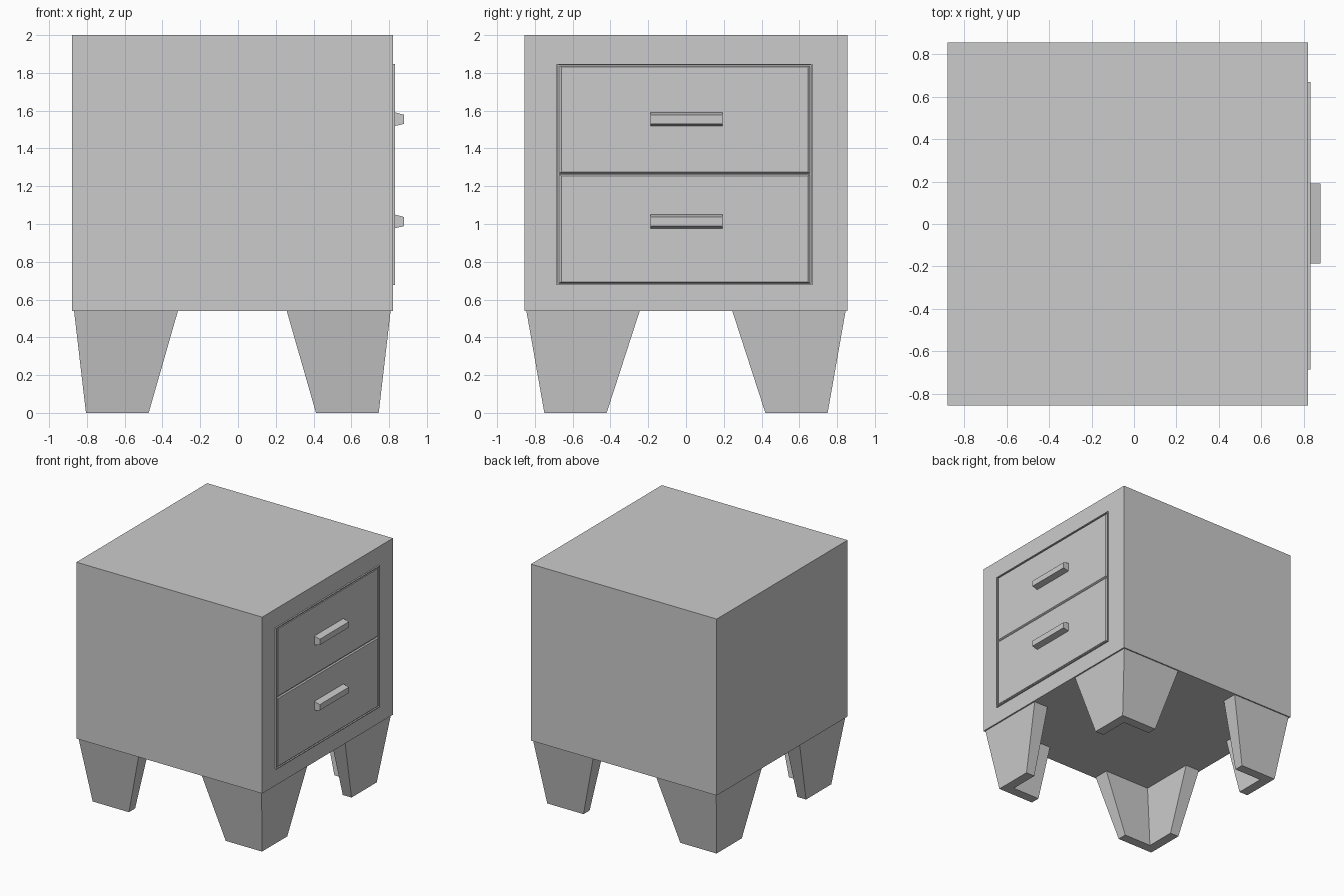
import bpy, bmesh

if "Cube" in bpy.data.objects:
    bpy.data.objects.remove(bpy.data.objects["Cube"])

CX = -0.03      # body centre in x
FACE = 0.82     # drawer side of the body


def loft(name, bottom, top):
    """Solid joining two matching loops of 3D points."""
    bm = bmesh.new()
    a = [bm.verts.new(p) for p in bottom]
    b = [bm.verts.new(p) for p in top]
    bm.faces.new(a[::-1])
    bm.faces.new(b)
    n = len(a)
    for i in range(n):
        j = (i + 1) % n
        bm.faces.new((a[i], a[j], b[j], b[i]))
    bmesh.ops.recalc_face_normals(bm, faces=bm.faces)
    me = bpy.data.meshes.new(name)
    bm.to_mesh(me)
    bm.free()
    ob = bpy.data.objects.new(name, me)
    bpy.context.collection.objects.link(ob)
    return ob


def rect(x, y0, y1, z0, z1):
    return [(x, y0, z0), (x, y1, z0), (x, y1, z1), (x, y0, z1)]


def block(name, x0, x1, y0, y1, z0, z1):
    return loft(name, rect(x0, y0, y1, z0, z1), rect(x1, y0, y1, z0, z1))


# Cabinet body
block("body", -0.88, FACE, -0.855, 0.855, 0.54, 2.0)


# Tapered L-section corner legs
def ell(sx, sy, ox, oy, ix, iy, t, z):
    pts = [(ox, oy), (ix, oy), (ix, oy - t), (ox - t, oy - t), (ox - t, iy), (ox, iy)]
    return [(CX + sx * x, sy * y, z) for x, y in pts]


for sx, xn in ((-1, "left"), (1, "right")):
    for sy, yn in ((-1, "front"), (1, "back")):
        loft(f"{yn}_{xn}_leg",
             ell(sx, sy, 0.775, 0.75, 0.443, 0.42, 0.08, 0.0),
             ell(sx, sy, 0.838, 0.845, 0.288, 0.245, 0.13, 0.54))

# Thin raised frame around the drawers
Y0, Y1, Z0, Z1, W = -0.685, 0.67, 0.677, 1.848, 0.007
X0, X1 = FACE - 0.01, 0.832
block("frame_bottom", X0, X1, Y0, Y1, Z0, Z0 + W)
block("frame_top", X0, X1, Y0, Y1, Z1 - W, Z1)
block("frame_left", X0, X1, Y0, Y0 + W, Z0 + W, Z1 - W)
block("frame_right", X0, X1, Y1 - W, Y1, Z0 + W, Z1 - W)

# Drawer fronts with bevelled edges, and their pulls
for name, z0, z1, hz in (("lower", Z0 + W, 1.265, 1.014), ("upper", 1.265, Z1 - W, 1.555)):
    loft(f"{name}_drawer",
         rect(FACE - 0.005, Y0 + W, Y1 - W, z0, z1),
         rect(0.83, Y0 + 0.025, Y1 - 0.025, z0 + 0.01, z1 - 0.01))
    loft(f"{name}_handle",
         rect(FACE, -0.187, 0.192, hz - 0.039, hz + 0.039),
         rect(0.88, -0.187, 0.192, hz - 0.025, hz + 0.023))
